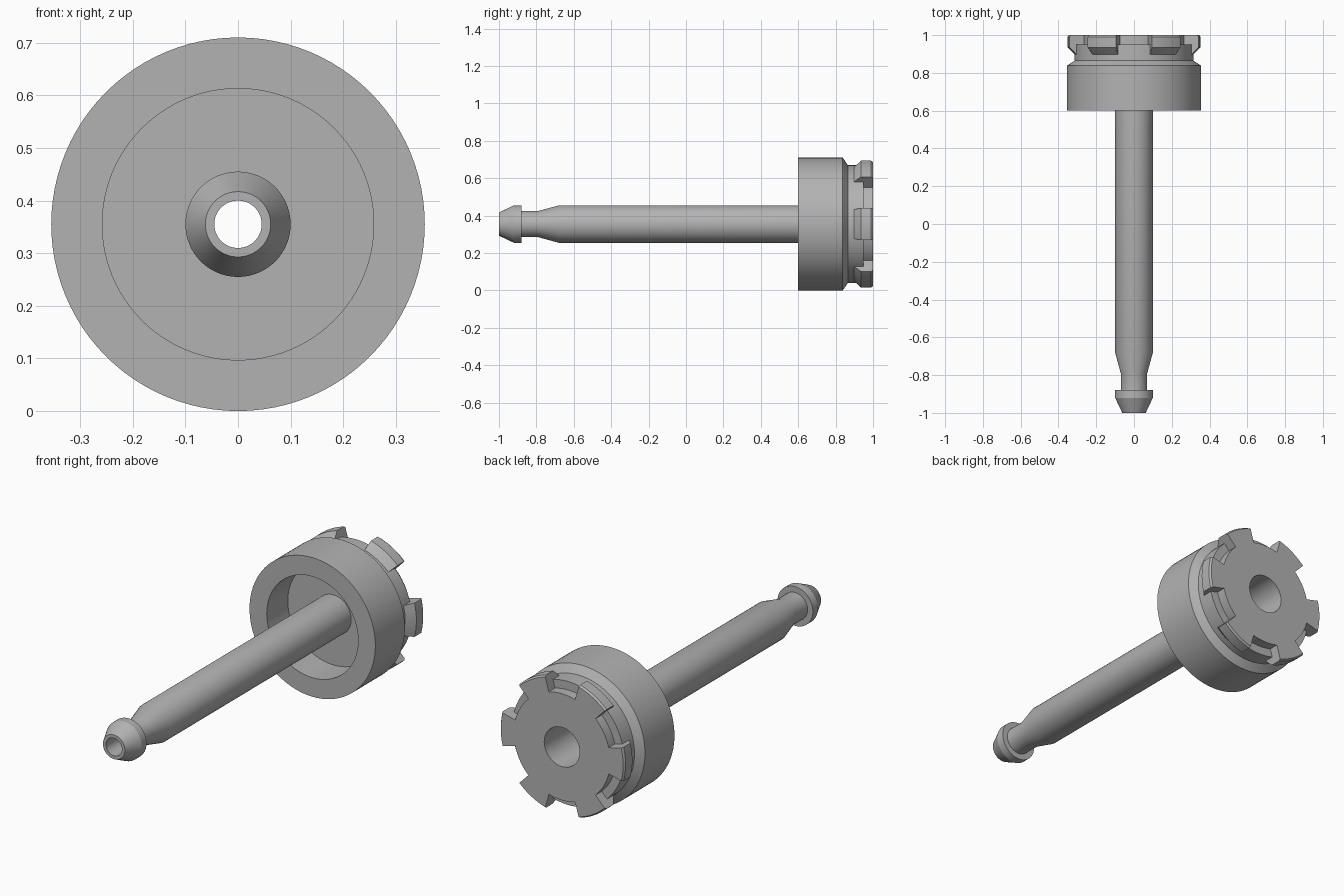
import bpy, bmesh, math

old = bpy.data.objects.get("Cube")
if old:
    bpy.data.objects.remove(old)

AXIS_Z = 0.355
R = 0.355

# Single grey material
grey = bpy.data.materials.new("plain grey")
grey.use_nodes = True
colour = (0.45, 0.45, 0.45, 1)
grey.diffuse_color = colour
grey.node_tree.nodes["Principled BSDF"].inputs["Base Color"].default_value = colour


def lathe(name, profile, steps=96, start=0.0, sweep=math.tau):
    """Sweep a closed (radius, y) profile around the y axis."""
    full = sweep >= math.tau - 1e-6
    bm = bmesh.new()
    rings = []
    for i in range(steps if full else steps + 1):
        a = start + sweep * i / steps
        rings.append([bm.verts.new((r * math.cos(a), y, AXIS_Z + r * math.sin(a)))
                      for r, y in profile])
    n = len(profile)
    for i in range(steps):
        a, b = rings[i], rings[(i + 1) % len(rings)]
        for j in range(n):
            k = (j + 1) % n
            bm.faces.new((a[j], a[k], b[k], b[j]))
    if not full:
        bm.faces.new(rings[0])
        bm.faces.new(rings[-1])
    bmesh.ops.recalc_face_normals(bm, faces=bm.faces)
    mesh = bpy.data.meshes.new(name)
    bm.to_mesh(mesh)
    bm.free()
    mesh.materials.append(grey)
    obj = bpy.data.objects.new(name, mesh)
    bpy.context.collection.objects.link(obj)
    bpy.ops.object.select_all(action='DESELECT')
    obj.select_set(True)
    bpy.context.view_layer.objects.active = obj
    bpy.ops.object.shade_smooth_by_angle(angle=math.radians(20))
    return obj


# Hollow shaft with a barbed nose
lathe("shaft", [(0.045, -1), (0.062, -1), (0.1, -0.92), (0.1, -0.88), (0.07, -0.88),
                (0.07, -0.79), (0.1, -0.68), (0.1, 0.77), (0.045, 0.77)])

# Cup-shaped head with a chamfered shoulder, neck and end disc
lathe("head", [(0.1, 1), (0.1, 0.77), (0.258, 0.77), (0.258, 0.6), (R, 0.6),
               (R, 0.838), (0.315, 0.865), (0.315, 0.95), (0.272, 0.95), (0.272, 1)])

# Six locking teeth around the end disc
half = math.radians(14.2)
tooth = [(0.26, 1), (0.345, 1), (0.352, 0.99), (0.352, 0.935), (0.314, 0.897), (0.26, 0.897)]
for i in range(6):
    lathe(f"tooth_{i + 1}", tooth, steps=10,
          start=i * math.tau / 6 - half, sweep=2 * half)
